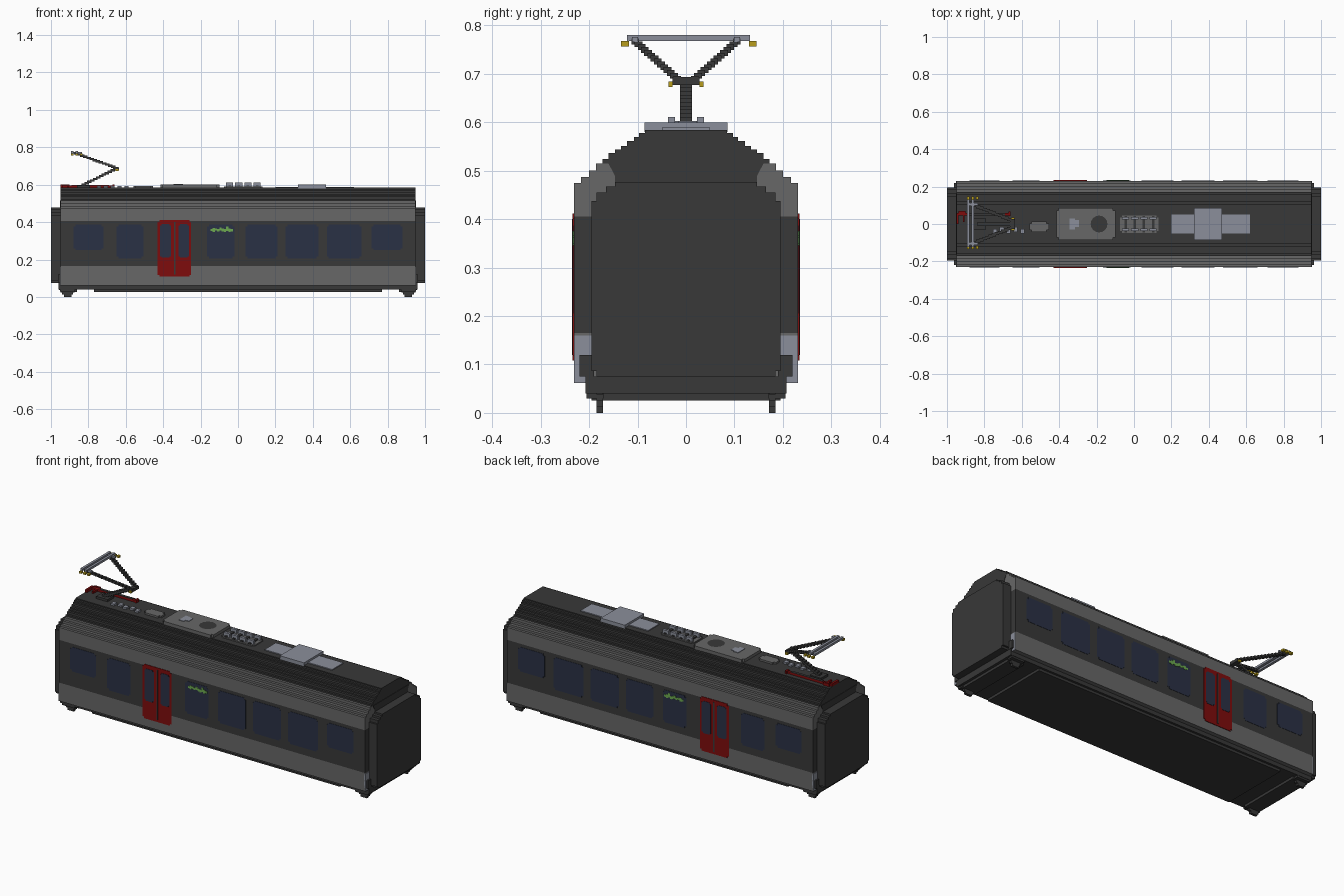
import bpy, bmesh, math

cube = bpy.data.objects.get("Cube")
if cube:
    bpy.data.objects.remove(cube, do_unlink=True)


def material(name, hexcode):
    lin = []
    for i in (0, 2, 4):
        c = int(hexcode[i:i + 2], 16) / 255
        lin.append(c / 12.92 if c <= 0.04045 else ((c + 0.055) / 1.055) ** 2.4)
    m = bpy.data.materials.new(name)
    m.use_nodes = True
    m.diffuse_color = (*lin, 1)
    m.node_tree.nodes["Principled BSDF"].inputs["Base Color"].default_value = (*lin, 1)
    return m


DARK = material("dark_grey", "383838")
GREY = material("mid_grey", "676767")
LIGHT = material("light_blue_grey", "8B8F9B")
RED = material("door_red", "7E0C0C")
GLASS = material("navy_glass", "2A3145")
GREEN = material("paint_green", "6CA850")
YELLOW = material("yellow", "B89E1C")


def finish(name, bm, mat):
    bmesh.ops.recalc_face_normals(bm, faces=bm.faces)
    me = bpy.data.meshes.new(name)
    bm.to_mesh(me)
    bm.free()
    me.materials.append(mat)
    ob = bpy.data.objects.new(name, me)
    bpy.context.collection.objects.link(ob)
    return ob


def prism(name, pts, axis, a, b, mat):
    """Extrude a 2D outline along an axis: x uses (y, z), y uses (x, z), z uses (x, y)."""
    put = {"x": lambda p, d: (d, p[0], p[1]),
           "y": lambda p, d: (p[0], d, p[1]),
           "z": lambda p, d: (p[0], p[1], d)}[axis]
    bm = bmesh.new()
    face = bm.faces.new([bm.verts.new(put(p, a)) for p in pts])
    ext = bmesh.ops.extrude_face_region(bm, geom=[face])
    shift = put((0, 0), b - a)
    bmesh.ops.translate(bm, vec=shift, verts=[v for v in ext["geom"] if isinstance(v, bmesh.types.BMVert)])
    return finish(name, bm, mat)


def boxes(name, dims, mat):
    """One object made of boxes given as (x0, x1, y0, y1, z0, z1)."""
    bm = bmesh.new()
    for x0, x1, y0, y1, z0, z1 in dims:
        vs = bmesh.ops.create_cube(bm, size=1)["verts"]
        bmesh.ops.scale(bm, vec=(x1 - x0, y1 - y0, z1 - z0), verts=vs)
        bmesh.ops.translate(bm, vec=((x0 + x1) / 2, (y0 + y1) / 2, (z0 + z1) / 2), verts=vs)
    return finish(name, bm, mat)


def stepped(corners, z0):
    """Symmetric stair outline in (y, z): each corner is (half width, top of that step)."""
    half, z = [], z0
    for w, top in corners:
        half += [(w, z), (w, top)]
        z = top
    return half + [(-w, h) for w, h in reversed(half)]


def notched(x0, x1, z0, z1, n):
    """Rectangle with square notches in its corners."""
    return [(x0 + n, z0), (x1 - n, z0), (x1 - n, z0 + n), (x1, z0 + n),
            (x1, z1 - n), (x1 - n, z1 - n), (x1 - n, z1), (x0 + n, z1),
            (x0 + n, z1 - n), (x0, z1 - n), (x0, z0 + n), (x0 + n, z0 + n)]


# Body shell, stacked in colour bands
W, L = 0.231, 0.95
boxes("lower_side_band", [(-L, L, -W, W, 0.062, 0.165)], GREY)
boxes("window_band", [(-L, L, -W, W, 0.165, 0.405)], DARK)
prism("upper_side_band", stepped([(W, 0.475), (0.217, 0.487), (0.2, 0.5), (0.186, 0.515)], 0.405),
      "x", -L, L, GREY)
prism("roof", stepped([(0.172, 0.524), (0.16, 0.537), (0.147, 0.544), (0.134, 0.551), (0.122, 0.561),
                       (0.107, 0.57), (0.097, 0.578), (0.085, 0.584)], 0.515), "x", -L, L, DARK)

# Underframe
boxes("underframe", [(-0.96, 0.96, -0.207, 0.207, 0.04, 0.075),
                     (-0.77, 0.77, -0.195, 0.195, 0.026, 0.04)], DARK)

# Ends: gangways, end walls, buffer beams, corner fittings and feet
for s, end in ((1, "left"), (-1, "right")):
    prism(f"gangway_{end}", stepped([(0.185, 0.087), (0.195, 0.437), (0.185, 0.455),
                                     (0.165, 0.467), (0.147, 0.477)], 0.075), "x", s * 0.94, s, DARK)
    prism(f"end_wall_{end}", [(-0.147, 0.07), (0.147, 0.07), (0.147, 0.49), (0.16, 0.515),
                              (-0.16, 0.515), (-0.147, 0.49)], "x", s * 0.94, s * 0.952, DARK)
    boxes(f"buffer_beam_{end}", [(*sorted((s * 0.86, s * 0.945)), -0.185, 0.185, 0.026, 0.06)], DARK)
    for t, side in ((1, "back"), (-1, "front")):
        ys = sorted((t * 0.195, t * W))
        boxes(f"corner_panel_{end}_{side}", [(*sorted((s * 0.945, s * 0.953)), *ys, 0.062, 0.16)], LIGHT)
        boxes(f"corner_coupling_{end}_{side}", [(*sorted((s * 0.945, s * 0.962)),
                                                 *sorted((t * 0.19, t * 0.22)), 0.075, 0.12)], DARK)
        boxes(f"foot_{end}_{side}",
              [(s * 0.911 - w, s * 0.911 + w, t * 0.178 - 0.007, t * 0.178 + 0.007, z, z + 0.0125)
               for w, z in ((0.02, 0), (0.029, 0.0125), (0.038, 0.025), (0.045, 0.0375))]
              + [(s * 0.911 - 0.04, s * 0.911 + 0.04, *sorted((t * 0.17, t * 0.205)), 0.03, 0.05)], DARK)

# Both long sides: windows, door and painted marking
windows = [(-0.88, -0.72, 0.25), (-0.65, -0.505, 0.205), (-0.165, -0.02, 0.205), (0.04, 0.21, 0.205),
           (0.255, 0.43, 0.205), (0.475, 0.66, 0.205), (0.715, 0.88, 0.25)]
for t, side in ((1, "back"), (-1, "front")):
    for i, (x0, x1, z0) in enumerate(windows):
        prism(f"window_{side}_{i + 1}", notched(x0, x1, z0, 0.387, 0.01), "y", t * 0.226, t * 0.2325, GLASS)
    prism(f"door_frame_{side}", notched(-0.43, -0.25, 0.108, 0.412, 0.01), "y", t * 0.226, t * 0.234, RED)
    for i, (x0, x1) in enumerate(((-0.416, -0.358), (-0.318, -0.262))):
        prism(f"door_window_{side}_{i + 1}", notched(x0, x1, 0.21, 0.39, 0.007), "y", t * 0.23, t * 0.2355, GLASS)
    boxes(f"door_gap_{side}", [(-0.342, -0.334, *sorted((t * 0.23, t * 0.2355)), 0.12, 0.4)], DARK)
    ys = sorted((t * 0.23, t * 0.2345))
    boxes(f"green_marking_{side}",
          [(-0.148 + i * 0.012, -0.136 + i * 0.012, *ys, 0.362 - a, 0.362 + b) for i, (a, b) in enumerate(
              ((0.01, 0), (0.014, 0.006), (0.008, 0.004), (0.012, 0), (0.008, 0.009), (0.013, 0.003),
               (0.016, 0), (0.01, 0.014), (0.016, 0.005), (0.012, 0)))], GREEN)

# Roof equipment
R = 0.58
prism("roof_unit", notched(-0.415, -0.1, -0.085, 0.085, 0.012), "z", R, 0.6, GREY)
bm = bmesh.new()
bmesh.ops.create_circle(bm, cap_ends=True, radius=0.045, segments=16)
bmesh.ops.translate(bm, vec=(-0.187, 0, 0.602), verts=bm.verts)
finish("roof_fan", bm, DARK)
boxes("roof_unit_patch", [(-0.345, -0.315, -0.03, 0.03, 0.6, 0.603),
                          (-0.315, -0.295, -0.015, 0.022, 0.6, 0.603)], LIGHT)
prism("small_roof_box", notched(-0.56, -0.455, -0.043, 0.014, 0.012), "z", R, 0.594, GREY)
boxes("cooling_unit", [(0.2, 0.62, -0.05, 0.05, R, 0.589), (0.32, 0.47, -0.086, 0.086, R, 0.6)], LIGHT)
prism("insulator_tray", notched(-0.075, 0.13, -0.048, 0.045, 0.01), "z", R, 0.59, GREY)
boxes("insulators", [(x - 0.019, x + 0.019, y - 0.007, y + 0.007, 0.588, 0.611)
                     for x in (-0.045, 0.004, 0.053, 0.102) for y in (-0.03, 0.03)], LIGHT)
boxes("insulator_bars", [(x - 0.007, x + 0.007, -0.045, 0.042, 0.588, 0.597)
                         for x in (-0.045, 0.004, 0.053, 0.102)], DARK)
boxes("small_insulators", [(-0.755 + i * 0.037, -0.733 + i * 0.037, -0.052 + 0.01 * (i % 2),
                            -0.026 + 0.01 * (i % 2), R, 0.594) for i in range(5)], LIGHT)

# Red cable along the roof with a dark cover
boxes("red_cable", [(-0.95, -0.665, 0.045, 0.06, R, 0.596), (-0.95, -0.938, 0.0, 0.06, R, 0.6),
                    (-0.938, -0.9, 0.06, 0.07, R, 0.6), (-0.915, -0.905, 0.01, 0.05, R, 0.596),
                    (-0.672, -0.66, 0.042, 0.066, R, 0.6)], RED)
boxes("cable_cover", [(-0.89, -0.69, 0.045, 0.06, 0.596, 0.599)], DARK)


# Pantograph built as stair-stepped arms
def arm(name, p, q, n, half):
    hx, hy, hz = half
    cells = []
    for i in range(n):
        x, y, z = (a + (b - a) * i / (n - 1) for a, b in zip(p, q))
        cells.append((x - hx, x + hx, y - hy, y + hy, z - hz, z + hz))
    boxes(name, cells, DARK)


boxes("pantograph_base", [(-0.86, -0.79, -0.03, 0.03, R, 0.597)], DARK)
arm("lower_arm", (-0.825, 0, 0.6), (-0.655, 0, 0.685), 12, (0.012, 0.012, 0.006))
boxes("knee_joint", [(-0.66, -0.636, -0.028, 0.028, 0.677, 0.693)], DARK)
for t, side in ((1, "back"), (-1, "front")):
    arm(f"upper_arm_{side}", (-0.65, t * 0.018, 0.69), (-0.865, t * 0.105, 0.767), 14, (0.012, 0.008, 0.006))
    boxes(f"knee_cap_{side}", [(-0.656, -0.64, *sorted((t * 0.028, t * 0.036)), 0.673, 0.684)], YELLOW)
    c = 0.006 + t * 0.132
    boxes(f"contact_horn_{side}", [(x - 0.007, x + 0.007, c - 0.008, c + 0.008, 0.757, 0.768)
                                   for x in (-0.887, -0.862, -0.838)], YELLOW)
boxes("contact_bars", [(x - 0.007, x + 0.007, -0.122, 0.132, 0.768, 0.78) for x in (-0.887, -0.862)]
      + [(-0.887, -0.835, y - 0.006, y + 0.006, 0.766, 0.776) for y in (-0.105, 0.105)], LIGHT)
